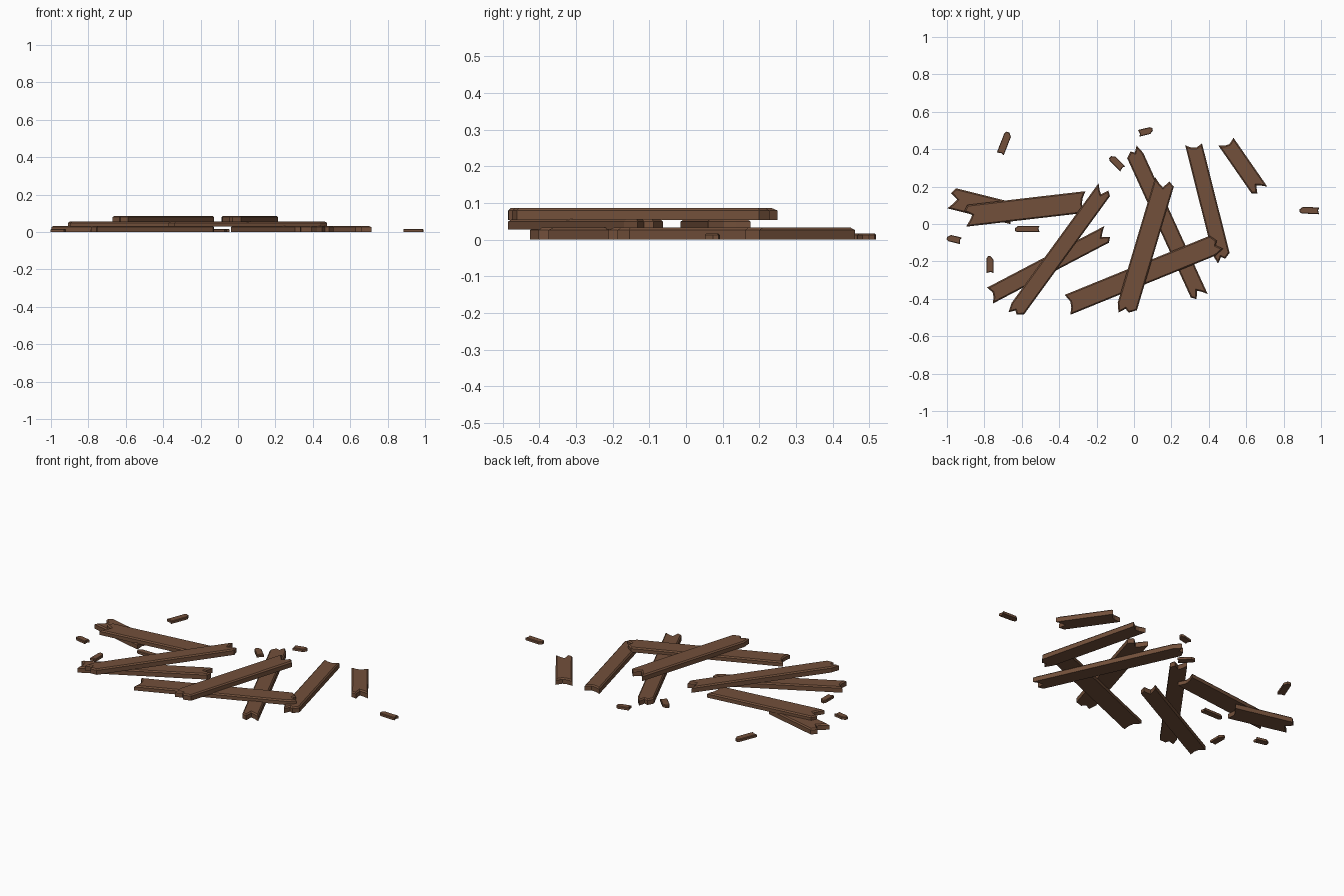
import bpy, bmesh
from mathutils import Vector

cube = bpy.data.objects.get("Cube")
if cube:
    bpy.data.objects.remove(cube, do_unlink=True)

wood = bpy.data.materials.new("brown_wood")
wood.use_nodes = True
wood.diffuse_color = (0.17, 0.08, 0.043, 1)
bsdf = wood.node_tree.nodes["Principled BSDF"]
bsdf.inputs["Base Color"].default_value = wood.diffuse_color
bsdf.inputs["Roughness"].default_value = 0.9

# Broken end outlines: (position across the width -1..1, push outward)
FORK = [(-1, 0.0), (-0.45, 0.02), (0.0, -0.02), (0.45, -0.005), (1, 0.02)]
TOOTH = [(-1, -0.02), (-0.65, 0.03), (-0.1, 0.0), (0.3, 0.015), (1, -0.01)]
NOTCH = [(-1, 0.0), (-0.2, -0.015), (0.35, -0.008), (1, 0.012)]
POINT = [(-1, -0.018), (-0.2, 0.0), (0.6, 0.0), (1, -0.012)]
BLUNT = [(-1, 0.0), (0.2, -0.006), (1, 0.0)]


def board(name, start, end, width, z0, z1, start_cut, end_cut, chamfer):
    """Flat board between two points with splintered ends and a chamfered top."""
    a, b = Vector(start), Vector(end)
    mid = (a + b) / 2
    along = (b - a).normalized()
    side = Vector((-along.y, along.x))
    outline = [b + side * t * width / 2 + along * p for t, p in end_cut]
    outline += [a - side * t * width / 2 - along * p for t, p in start_cut]
    bm = bmesh.new()
    base = bm.faces.new([bm.verts.new((*(p - mid), 0)) for p in outline])
    ext = bmesh.ops.extrude_face_region(bm, geom=[base], use_keep_orig=True)
    top = [v for v in ext["geom"] if isinstance(v, bmesh.types.BMVert)]
    bmesh.ops.translate(bm, verts=top, vec=(0, 0, z1 - z0))
    bmesh.ops.recalc_face_normals(bm, faces=bm.faces)
    rim = [e for e in bm.edges if all(v in top for v in e.verts)]
    bmesh.ops.bevel(bm, geom=rim, offset=chamfer, segments=1,
                    affect='EDGES', clamp_overlap=True)
    mesh = bpy.data.meshes.new(name)
    bm.to_mesh(mesh)
    bm.free()
    mesh.materials.append(wood)
    obj = bpy.data.objects.new(name, mesh)
    obj.location = (mid.x, mid.y, z0)
    bpy.context.collection.objects.link(obj)


# Stacked planks, by layer
LAYERS = [(0, 0.033), (0.028, 0.056), (0.053, 0.086)]
planks = [
    ("short_plank_left", (-.965, .135), (-.645, .055), .115, 0, FORK, NOTCH),
    ("short_plank_right", (.495, .435), (.665, .19), .09, 0, NOTCH, FORK),
    ("low_plank_left", (-.765, -.38), (-.155, -.06), .09, 0, NOTCH, FORK),
    ("low_plank_middle", (0, .38), (.345, -.375), .09, 0, TOOTH, FORK),
    ("low_plank_right", (.32, .42), (.47, -.175), .09, 0, NOTCH, TOOTH),
    ("middle_plank_left", (-.885, .045), (-.265, .117), .115, 1, FORK, NOTCH),
    ("middle_plank_right", (-.35, -.43), (.435, -.11), .11, 1, NOTCH, TOOTH),
    ("top_plank_left", (-.63, -.465), (-.165, .175), .09, 2, TOOTH, FORK),
    ("top_plank_right", (-.04, -.455), (.16, .215), .11, 2, TOOTH, FORK),
]
for name, a, b, width, layer, cut_a, cut_b in planks:
    board(name, a, b, width, *LAYERS[layer], cut_a, cut_b, 0.007)

# Loose splinters on the ground
splinters = [
    ((-.715, .375), (-.67, .49), .04),
    ((.025, .485), (.1, .503), .036),
    ((-.06, .295), (-.125, .36), .038),
    ((-.925, -.09), (-1, -.072), .036),
    ((-.505, -.027), (-.637, -.027), .034),
    ((-.77, -.262), (-.77, -.172), .036),
    ((.99, .07), (.885, .075), .036),
]
for i, (a, b, width) in enumerate(splinters):
    board(f"splinter_{i + 1}", a, b, width, 0, 0.016, BLUNT, POINT, 0.003)
